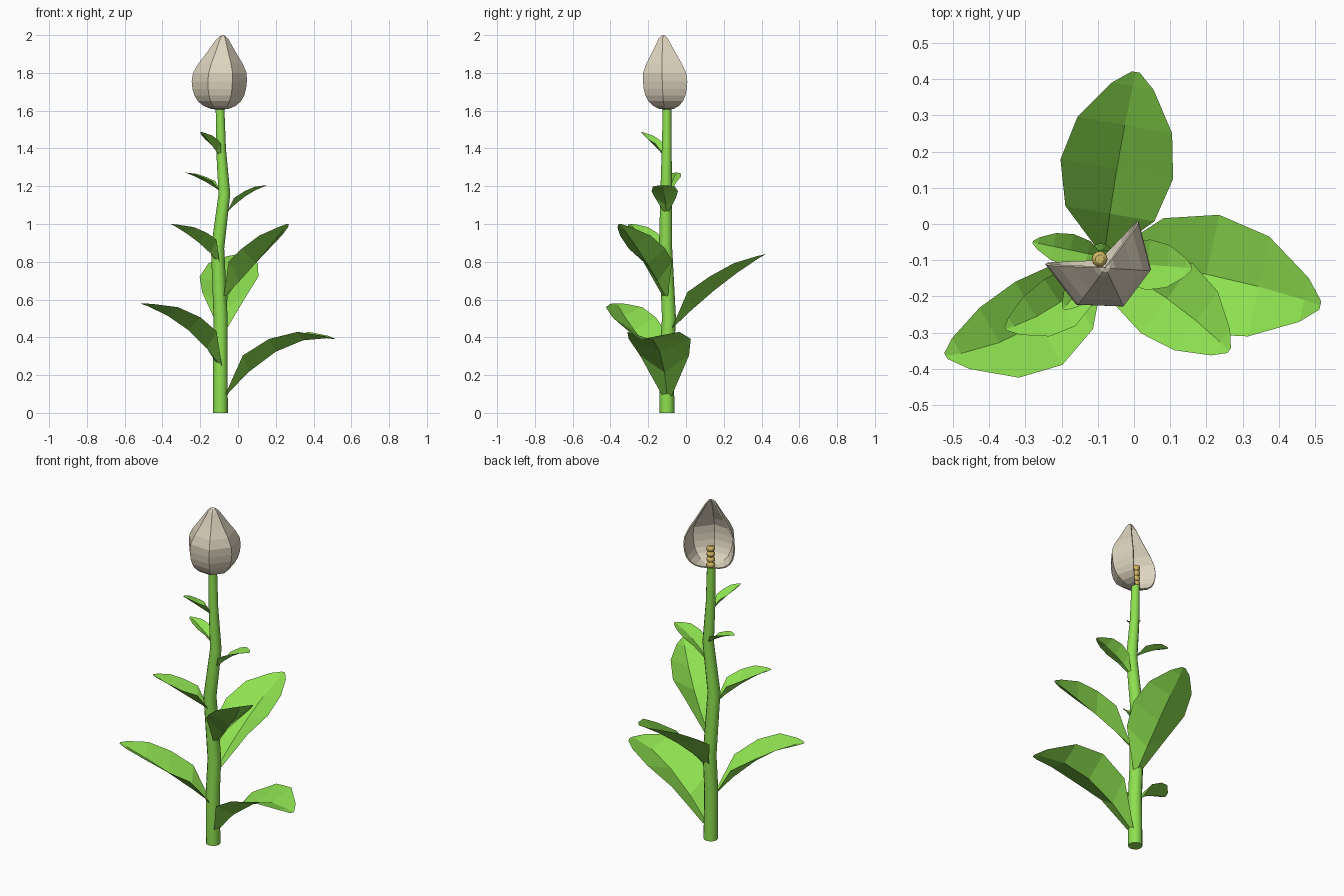
import bpy, math
from mathutils import Vector

if "Cube" in bpy.data.objects:
    bpy.data.objects.remove(bpy.data.objects["Cube"])


def material(name, rgb):
    m = bpy.data.materials.new(name)
    m.diffuse_color = (*rgb, 1)
    m.use_nodes = True
    m.node_tree.nodes["Principled BSDF"].inputs["Base Color"].default_value = m.diffuse_color
    return m


GREEN = material("leaf_green", (0.27, 0.75, 0.08))
CREAM = material("petal_cream", (0.73, 0.66, 0.52))
YELLOW = material("pollen_yellow", (0.66, 0.50, 0.13))


def make(name, verts, faces, mat):
    me = bpy.data.meshes.new(name)
    me.from_pydata([tuple(v) for v in verts], [], faces)
    me.materials.append(mat)
    ob = bpy.data.objects.new(name, me)
    bpy.context.collection.objects.link(ob)
    return ob


def grid_faces(rows, cols, closed=False):
    n = cols if closed else cols - 1
    return [(r * cols + c, r * cols + (c + 1) % cols,
             (r + 1) * cols + (c + 1) % cols, (r + 1) * cols + c)
            for r in range(rows - 1) for c in range(n)]


def tube(name, rings, sides, mat, smooth=False):
    """Stack of horizontal rings (x, y, z, radius) with capped ends."""
    verts = [(x + r * math.cos(2 * math.pi * i / sides),
              y + r * math.sin(2 * math.pi * i / sides), z)
             for x, y, z, r in rings for i in range(sides)]
    faces = grid_faces(len(rings), sides, True)
    k = (len(rings) - 1) * sides
    faces += [tuple(reversed(range(sides))), tuple(range(k, k + sides))]
    ob = make(name, verts, faces, mat)
    for p in ob.data.polygons:
        p.use_smooth = smooth and len(p.vertices) == 4
    return ob


def leaf(name, base, tip, half, lift, arch=0.0, bow=0.0):
    """V-folded blade: midrib from base to tip with raised side edges."""
    base, tip = Vector(base), Vector(tip)
    d = tip - base
    side = Vector((-d.y, d.x, 0)).normalized()
    up = Vector((0, 0, 1))
    verts = []
    for t, w, h in ((0, .15, 0), (.2, .79, 1), (.45, 1, .75),
                    (.7, .84, .50), (.92, .37, .13), (1, .07, 0)):
        b = 4 * t * (1 - t)
        mid = base + d * t + up * arch * b + side * bow * b
        edge = up * lift * h
        verts += [mid - side * half * w + edge, mid, mid + side * half * w + edge]
    return make(name, verts, grid_faces(6, 3), GREEN)


# Slightly crooked stem
tube("stem", [(-.093, -.1, 0, .039), (-.093, -.103, .30, .038),
              (-.092, -.09, .50, .037), (-.108, -.108, .87, .035),
              (-.072, -.105, 1.16, .031), (-.09, -.102, 1.40, .026),
              (-.095, -.1, 1.61, .023)], 12, GREEN, True)

# Leaves spiralling up the stem, shrinking toward the bud
leaf("leaf_1", (-.065, -.1, .09), (.515, -.225, .39), .168, .09, .10, .018)
leaf("leaf_2", (-.095, -.125, .25), (-.52, -.365, .58), .132, .09, .04, .048)
leaf("leaf_3", (-.08, -.07, .45), (.005, .42, .84), .158, .095, .025, .006)
leaf("leaf_4", (-.065, -.11, .62), (.263, -.35, 1.0), .12, .105, .0, .015)
leaf("leaf_5", (-.105, -.125, .80), (-.355, -.29, 1.0), .078, .07, .01, .022)
leaf("leaf_6", (-.06, -.105, 1.06), (.16, -.122, 1.205), .07, .035, .022)
leaf("leaf_7", (-.09, -.09, 1.17), (-.28, -.05, 1.272), .045, .03, .01)
leaf("leaf_8", (-.095, -.115, 1.36), (-.195, -.235, 1.487), .042, .04, .0)

# Half-open bud: faceted shell, open at the back left
profile = [(1.605, .08), (1.61, .33), (1.625, .58), (1.65, .78), (1.68, .90),
           (1.715, .97), (1.755, 1), (1.80, .97), (1.85, .80), (1.90, .56),
           (1.95, .34), (1.98, .21), (1.995, .10), (2.0, .01)]
columns = [(184, .151), (242, .139), (297, .143), (350, .144), (45, .152)]
bud = []
for z, f in profile:
    s = max(0, (z - 1.75) / .25)
    cx, cy = -.095 + .015 * s, -.1 - .02 * s
    for a, r in columns:
        a = math.radians(a)
        bud.append((cx + r * f * math.cos(a), cy + r * f * math.sin(a), z))
petals = make("bud_petals", bud, grid_faces(len(profile), len(columns)), CREAM)
thick = petals.modifiers.new("thickness", 'SOLIDIFY')
thick.thickness = .007
thick.offset = -1

# Beaded stamen inside the bud
beads = []
for i in range(4):
    z = 1.61 + i * .032
    beads += [(-.095, -.097, z, .012), (-.095, -.097, z + .007, .022),
              (-.095, -.097, z + .024, .022), (-.095, -.097, z + .031, .012)]
tube("stamen", beads, 10, YELLOW, True)
